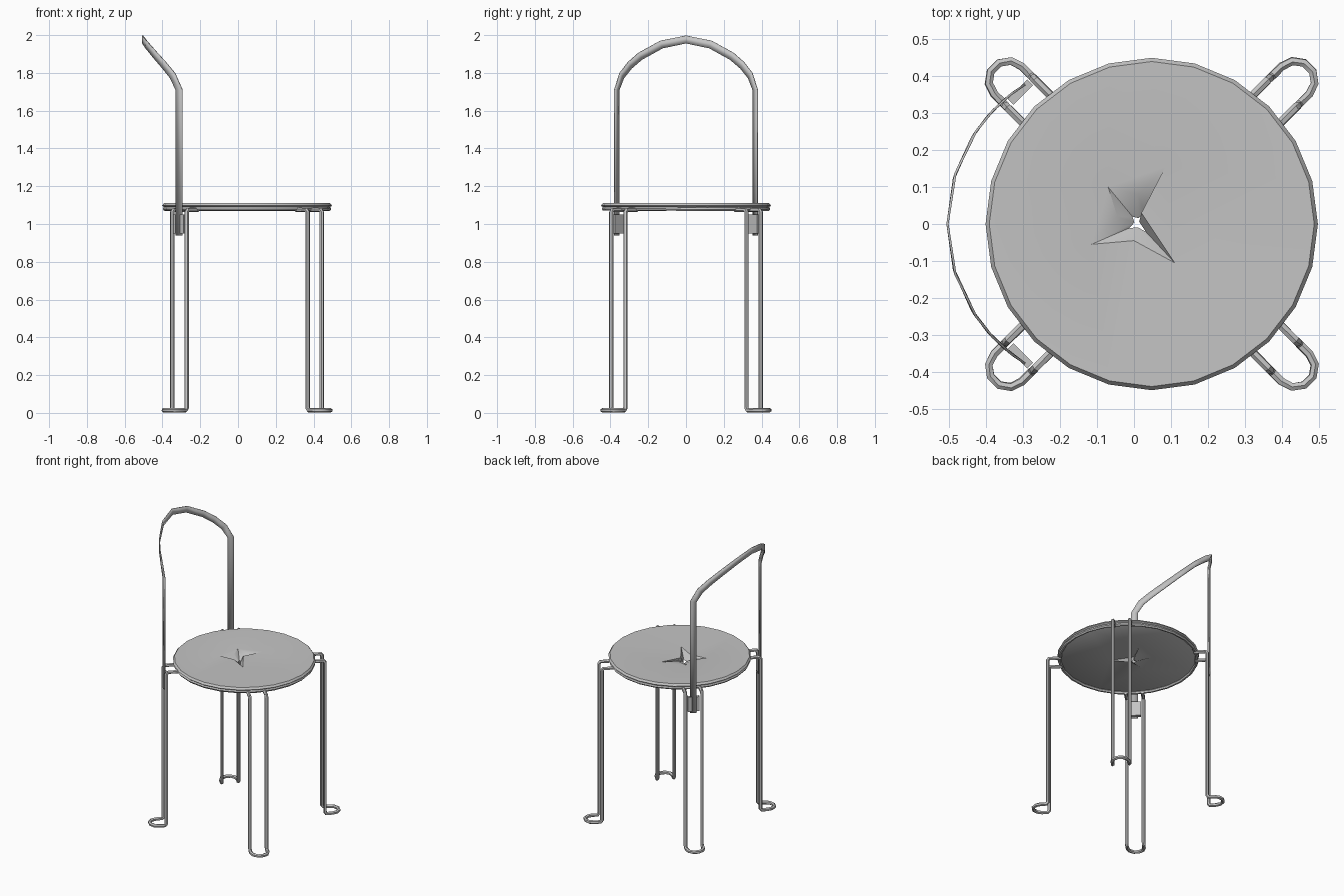
import bpy, bmesh
from math import sin, cos, pi, radians
from mathutils import Vector

cube = bpy.data.objects.get("Cube")
if cube:
    bpy.data.objects.remove(cube, do_unlink=True)

metal = bpy.data.materials.new("grey metal")
metal.use_nodes = True
GREY = (0.55, 0.55, 0.55, 1)
metal.diffuse_color = GREY
metal.node_tree.nodes["Principled BSDF"].inputs["Base Color"].default_value = GREY

CX = 0.048          # seat centre along x


def finish(obj, smooth=True):
    obj.data.materials.append(metal)
    bpy.ops.object.select_all(action='DESELECT')
    obj.select_set(True)
    bpy.context.view_layer.objects.active = obj
    if smooth:
        bpy.ops.object.shade_smooth_by_angle(angle=radians(40))
    return obj


def mesh_object(name, bm, smooth=True):
    me = bpy.data.meshes.new(name)
    bm.to_mesh(me)
    bm.free()
    obj = bpy.data.objects.new(name, me)
    bpy.context.collection.objects.link(obj)
    return finish(obj, smooth)


def tube(name, points, radius, closed=False):
    """Six-sided tube swept along a list of points."""
    pts = [Vector(p) for p in points]
    n = len(pts)
    bm = bmesh.new()
    rings, side = [], None
    for i, p in enumerate(pts):
        a = pts[(i - 1) % n] if closed or i > 0 else p
        b = pts[(i + 1) % n] if closed or i < n - 1 else p
        d_in, d_out = (p - a).normalized(), (b - p).normalized()
        t = (d_in + d_out).normalized()
        if side is None:
            side = t.orthogonal()
        side = (side - t * side.dot(t)).normalized()
        up = t.cross(side)
        rings.append([bm.verts.new(p + radius * (side * cos(k * pi / 3) + up * sin(k * pi / 3)))
                      for k in range(6)])
    for i in range(n if closed else n - 1):
        r, q = rings[i], rings[(i + 1) % n]
        for k in range(6):
            bm.faces.new((r[k], r[(k + 1) % 6], q[(k + 1) % 6], q[k]))
    if not closed:
        bm.faces.new(rings[0])
        bm.faces.new(rings[-1])
    bmesh.ops.recalc_face_normals(bm, faces=bm.faces)
    return mesh_object(name, bm)


# Seat: thin disc with a pinched star opening in the middle
N = 24
STAR = [(0.085, 0.155), (0.02, 0.03), (0.11, -0.105), (0.0, -0.045),
        (-0.115, -0.055), (-0.045, 0.02), (-0.07, 0.10), (0.01, 0.08)]
bm = bmesh.new()
outline = []
for radius, z in ((0.435, 1.085), (0.45, 1.097), (0.44, 1.11)):
    outline.append([bm.verts.new((CX + radius * cos(2 * pi * k / N),
                                  radius * sin(2 * pi * k / N), z)) for k in range(N)])
star_top = [bm.verts.new((x, y, 1.105)) for x, y in STAR]
star_low = [bm.verts.new((x, y, 1.09)) for x, y in STAR]
hole = [bm.verts.new((0.01 + x * 0.2, y * 0.2, 1.07)) for x, y in STAR]


def bridge(a, b):
    for k in range(len(a)):
        j = (k + 1) % len(a)
        bm.faces.new((a[k], a[j], b[j], b[k]))


def loop_edges(loop):
    return [bm.edges.get((loop[k], loop[(k + 1) % len(loop)])) or
            bm.edges.new((loop[k], loop[(k + 1) % len(loop)])) for k in range(len(loop))]


bridge(outline[0], outline[1])
bridge(outline[1], outline[2])
bridge(star_top, hole)
bridge(star_low, hole)
for rim, star in ((outline[2], star_top), (outline[0], star_low)):
    bmesh.ops.triangle_fill(bm, edges=loop_edges(rim) + loop_edges(star), use_beauty=True)
bmesh.ops.recalc_face_normals(bm, faces=bm.faces)
mesh_object("seat", bm)

# Ring under the seat edge
tube("seat_ring", [(CX + 0.435 * cos(2 * pi * k / N), 0.435 * sin(2 * pi * k / N), 1.08)
                   for k in range(N)], 0.011, closed=True)

# Legs: a pair of rods joined by a looped foot, fixed to the ring
HALF = 0.053
for sx, x_name in ((1, "left"), (-1, "right")):
    for sy, y_name in ((1, "back"), (-1, "front")):
        out = Vector((sx, sy, 0)).normalized()
        across = Vector((-out.y, out.x, 0))

        def at(r, s, z):
            return Vector((CX, 0, z)) + out * r + across * s

        foot_z, top_z = 0.014, 1.075
        half = [at(0.42, HALF, top_z), at(0.497, HALF, top_z), at(0.506, HALF, top_z - 0.012),
                at(0.506, HALF, foot_z + 0.012), at(0.515, HALF, foot_z)]
        other = [p - across * 2 * HALF for p in reversed(half)]
        bend = [at(0.55 + HALF * sin(a), HALF * cos(a), foot_z)
                for a in [pi * k / 5 for k in range(6)]]
        tube(f"{y_name}_{x_name}_leg", half + bend + other, 0.012)

# Backrest: flat strip bent around an upright cylinder
R, BX, W = 0.445, -0.06, 0.021
rise = [(55.5, 0.94), (55.5, 1.71), (50, 1.785), (42, 1.84), (33, 1.888), (17, 1.95)]
path = [(-a, z) for a, z in rise] + [(0, 1.977)] + [(a, z) for a, z in reversed(rise)]
flat = [Vector((radians(a) * R, z)) for a, z in path]
bm = bmesh.new()
edges = []
for i, p in enumerate(flat):
    d = (flat[min(i + 1, len(flat) - 1)] - flat[max(i - 1, 0)]).normalized()
    normal = Vector((-d.y, d.x))
    pair = []
    for q in (p + normal * W, p - normal * W):
        a = q.x / R
        pair.append(bm.verts.new((BX - R * cos(a), R * sin(a), q.y)))
    edges.append(pair)
for a, b in zip(edges, edges[1:]):
    bm.faces.new((a[0], a[1], b[1], b[0]))
back = mesh_object("backrest_strip", bm)
solid = back.modifiers.new("thickness", 'SOLIDIFY')
solid.thickness = 0.006
solid.offset = 0

# Brackets holding the strip between the rear rods
for s, side_name in ((1, "left"), (-1, "right")):
    bpy.ops.mesh.primitive_cube_add(size=1, location=(-0.308, s * 0.357, 1.0),
                                    rotation=(0, 0, s * pi / 4))
    bracket = bpy.context.object
    bracket.name = f"back_{side_name}_bracket"
    bracket.scale = (0.075, 0.022, 0.1)
    finish(bracket, smooth=False)
